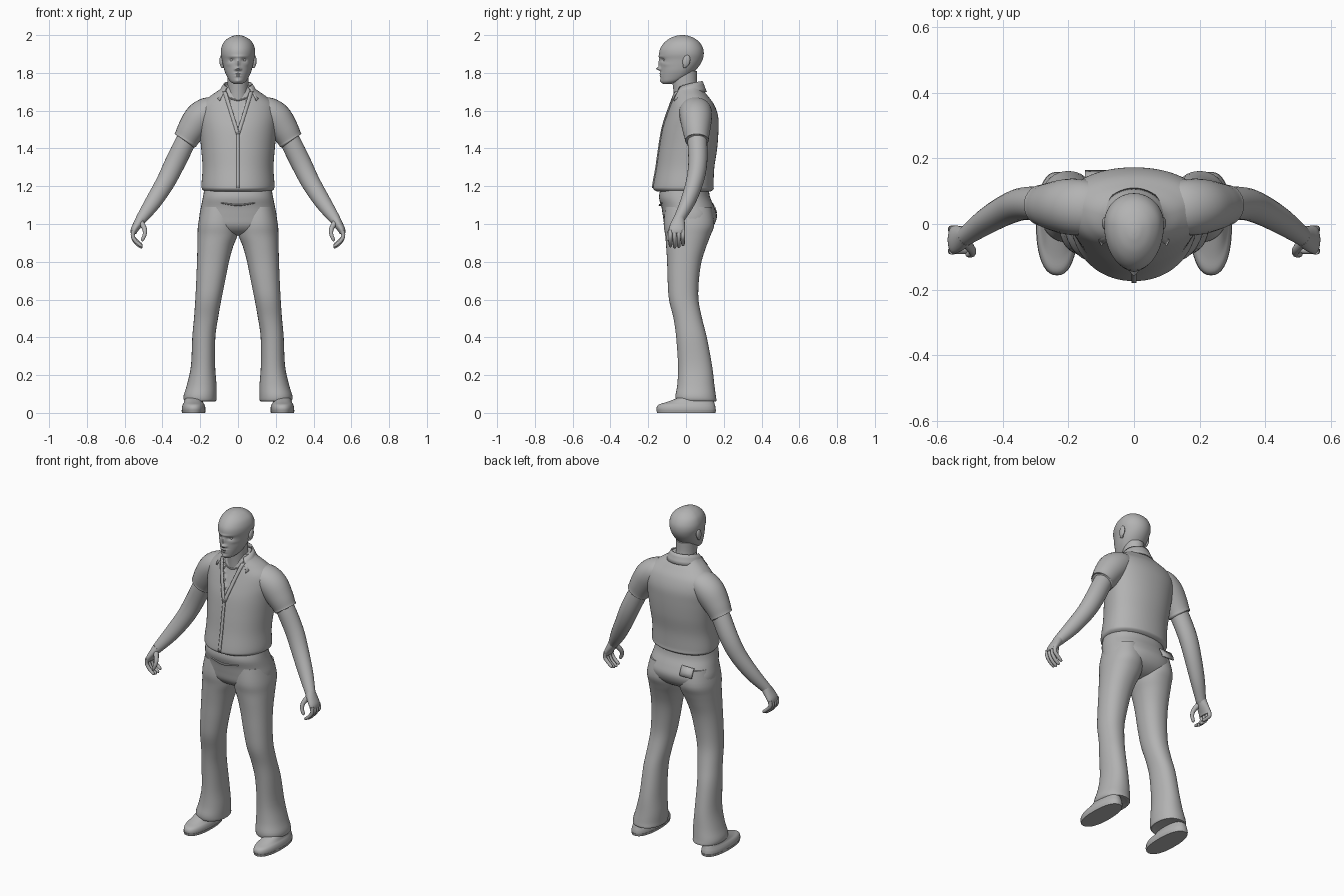
import bpy, bmesh, math
from mathutils import Vector

grey = bpy.data.materials.new("plain_grey")
grey.diffuse_color = (0.45, 0.45, 0.45, 1)


def finish(name, bm):
    bmesh.ops.recalc_face_normals(bm, faces=bm.faces)
    me = bpy.data.meshes.new(name)
    bm.to_mesh(me)
    bm.free()
    me.materials.append(grey)
    ob = bpy.data.objects.new(name, me)
    bpy.context.collection.objects.link(ob)
    return ob


def smooth_keys(keys, n):
    """Spline through rows of numbers, n steps per span."""
    out = []
    for i in range(len(keys) - 1):
        p0, p1 = keys[max(i - 1, 0)], keys[i]
        p2, p3 = keys[i + 1], keys[min(i + 2, len(keys) - 1)]
        for k in range(n):
            t = k / n
            out.append([b + 0.5 * t * (c - a + t * (2 * a - 5 * b + 4 * c - d + t * (3 * (b - c) + d - a)))
                        for a, b, c, d in zip(p0, p1, p2, p3)])
    return out + [list(keys[-1])]


def loft(name, rings, closed=True):
    bm = bmesh.new()
    rows = [[bm.verts.new(p) for p in r] for r in rings]
    n = len(rows[0])
    for a, b in zip(rows, rows[1:]):
        for i in range(n if closed else n - 1):
            j = (i + 1) % n
            bm.faces.new((a[i], a[j], b[j], b[i]))
    if closed:
        bm.faces.new(rows[0])
        bm.faces.new(rows[-1])
    return finish(name, bm)


def body(name, keys, n=4, seg=40, mid=0.5, e=2.0, side=1, deform=None):
    """Stack of rounded sections: z, centre x, half width, front y, back y."""
    rings = []
    for z, cx, rx, yf, yb in smooth_keys(keys, n):
        cy = yf + mid * (yb - yf)
        ring = []
        for i in range(seg):
            a = 2 * math.pi * i / seg
            c, s = math.cos(a), math.sin(a)
            x = cx + rx * math.copysign(abs(c) ** (2 / e), c)
            y = cy + (yb - cy if s > 0 else cy - yf) * math.copysign(abs(s) ** (2 / e), s)
            if deform and s < 0:
                y += deform(x, z)
            ring.append(Vector((side * x, y, z)))
        rings.append(ring)
    return loft(name, rings)


def limb(name, keys, n=4, seg=20, side=1):
    """Tube along x, y, z with a radius along y and one across it."""
    pts = smooth_keys(keys, n)
    pos = [Vector(p[:3]) for p in pts]
    rings = []
    for i, p in enumerate(pts):
        t = (pos[min(i + 1, len(pos) - 1)] - pos[max(i - 1, 0)]).normalized()
        a = Vector((0, 1, 0))
        a = (a - t * a.dot(t)).normalized()
        b = t.cross(a)
        ring = []
        for k in range(seg):
            w = 2 * math.pi * k / seg
            v = pos[i] + a * p[3] * math.cos(w) + b * p[4] * math.sin(w)
            ring.append(Vector((side * v.x, v.y, v.z)))
        rings.append(ring)
    return loft(name, rings)


def ball(name, loc, scale, tilt=0):
    bm = bmesh.new()
    bmesh.ops.create_uvsphere(bm, u_segments=20, v_segments=12, radius=1)
    ob = finish(name, bm)
    ob.location, ob.scale = loc, scale
    ob.rotation_euler.x = tilt
    return ob


# Shirt, pressed in where the collar opens
shirt = [(1.172, 0, .175, -.155, .13), (1.185, 0, .19, -.172, .146), (1.21, 0, .193, -.172, .146),
         (1.3, 0, .188, -.156, .15), (1.4, 0, .195, -.142, .165), (1.5, 0, .205, -.125, .172),
         (1.57, 0, .212, -.105, .17), (1.63, 0, .20, -.085, .15), (1.675, 0, .15, -.072, .118),
         (1.71, 0, .10, -.064, .09), (1.735, 0, .075, -.055, .078)]
SHIRT_MID = 0.6


def opening(z):
    return max(0, .065 * (z - 1.48) / .22)


body("shirt", shirt, n=6, seg=112, mid=SHIRT_MID, e=2.1,
     deform=lambda x, z: .014 if abs(x) < opening(z) else 0)
dense = smooth_keys(shirt, 6)


def chest_y(x, z):
    for a, b in zip(dense, dense[1:]):
        if a[0] <= z <= b[0]:
            t = (z - a[0]) / (b[0] - a[0])
            _, _, rx, yf, yb = [p + (q - p) * t for p, q in zip(a, b)]
            cy = yf + SHIRT_MID * (yb - yf)
            return cy - (cy - yf) * (1 - min(1, abs(x / rx)) ** 2.1) ** (1 / 2.1)
    return 0


def chest_strip(name, x0, z0, x1, z1, width, n=16):
    rings = []
    for i in range(n + 1):
        x, z = x0 + (x1 - x0) * i / n, z0 + (z1 - z0) * i / n
        rings.append([Vector((x + d * width, chest_y(x + d * width, z) - .003, z)) for d in (-.5, 0, .5)])
    ob = loft(name, rings, closed=False)
    m = ob.modifiers.new("thickness", "SOLIDIFY")
    m.thickness, m.offset = .007, 0


chest_strip("placket", 0, 1.19, 0, 1.49, .016)
for s in (1, -1):
    chest_strip("shirt_edge", 0, 1.475, s * .07, 1.70, .02)

# Undershirt neckline
limb("undershirt_neckline", [(-.05, -.055, 1.67, .004, .004), (0, -.068, 1.655, .004, .004),
                             (.05, -.055, 1.67, .004, .004)], seg=8)

# Turned-down collar, open at the front
rows = []
for k in range(4):
    row = []
    for i in range(33):
        t = -1 + i / 16
        a = math.radians(128) * t
        u = k / 3
        r = .076 + u * (.022 + .03 * abs(t) ** 2)
        z = (1.757 - .03 * abs(t) ** 2) * (1 - u) + (1.70 - .045 * abs(t) ** 3) * u
        row.append(Vector((r * math.sin(a), .012 + r * math.cos(a), z)))
    rows.append(row)
collar = loft("collar", rows, closed=False)
collar.modifiers.new("thickness", "SOLIDIFY").thickness = .008

# Neck
body("neck", [(1.65, 0, .062, -.062, .078), (1.70, 0, .056, -.066, .068),
              (1.75, 0, .055, -.072, .058), (1.81, 0, .056, -.08, .058)])

# Head with sculpted face: x, z, spread x, spread z, height
bumps = [(0, 1.85, .009, .022, .010), (0, 1.822, .012, .009, .021), (0, 1.796, .020, .004, .006),
         (0, 1.783, .017, .004, .005), (0, 1.757, .015, .009, .006), (0, 1.887, .045, .006, .004)]
for s in (1, -1):
    bumps += [(s * .033, 1.868, .013, .009, -.011), (s * .013, 1.819, .006, .005, .007),
              (s * .052, 1.845, .014, .010, .003)]


def face(x, z):
    return -sum(h * math.exp(-((x - bx) / sx) ** 2 - ((z - bz) / sz) ** 2) for bx, bz, sx, sz, h in bumps)


body("head", [(1.742, 0, .022, -.122, -.075), (1.755, 0, .042, -.131, -.03), (1.78, 0, .058, -.135, .02),
              (1.81, 0, .071, -.135, .048), (1.84, 0, .079, -.136, .072), (1.87, 0, .085, -.138, .088),
              (1.9, 0, .091, -.142, .094), (1.93, 0, .089, -.136, .09), (1.96, 0, .077, -.115, .073),
              (1.983, 0, .053, -.085, .045), (1.996, 0, .025, -.052, .012), (2.0, 0, .006, -.03, -.012)],
     n=7, seg=96, mid=0.6, deform=face)
for s in (1, -1):
    ball("eye", (s * .032, -.109, 1.868), (.012, .012, .010))
    ball("ear", (s * .087, .002, 1.863), (.011, .020, .033), -.2)
    ball("ear_lobe", (s * .083, -.006, 1.838), (.009, .011, .013))

# Trouser hips
body("hips", [(1.185, 0, .178, -.135, .12), (1.14, 0, .186, -.143, .128), (1.09, 0, .196, -.13, .15),
              (1.04, 0, .205, -.122, .164), (.99, 0, .20, -.112, .145), (.955, 0, .15, -.08, .10),
              (.94, 0, .08, -.03, .05)], e=2.3)
# Fly fold and back pocket flap
limb("fly_fold", [(-.09, -.125, 1.112, .006, .003), (0, -.138, 1.10, .007, .005),
                  (.09, -.125, 1.112, .006, .003)], seg=8)
flap = loft("pocket_flap", [[Vector((x, y, z)) for x in (-.15, -.11, -.07)]
                            for y, z in ((.140, 1.115), (.157, 1.085), (.165, 1.06))], closed=False)
flap.modifiers.new("thickness", "SOLIDIFY").thickness = .008

# Trouser legs: z, outer x, inner x, front y, back y
leg = [(1.09, .192, .012, -.11, .135), (1.0, .211, .0, -.118, .15), (.94, .214, .003, -.11, .13),
       (.88, .215, .026, -.105, .107), (.8, .217, .048, -.1, .082), (.7, .221, .068, -.097, .068),
       (.6, .226, .088, -.09, .066), (.5, .233, .106, -.066, .085), (.4, .242, .12, -.052, .11),
       (.25, .249, .121, -.042, .138), (.15, .270, .114, -.046, .15), (.09, .288, .114, -.056, .158),
       (.062, .282, .118, -.05, .16), (.066, .255, .145, -.03, .135)]
leg = [(z, (o + i) / 2, (o - i) / 2, f, b) for z, o, i, f, b in leg]
arm = [(.22, .055, 1.53, .05, .05), (.275, .06, 1.44, .052, .054), (.335, .062, 1.32, .05, .054),
       (.385, .045, 1.22, .046, .050), (.45, .008, 1.115, .039, .043), (.51, -.035, 1.03, .029, .030),
       (.52, -.04, 1.015, .029, .026)]
sleeve = [(.10, .05, 1.62, .07, .05), (.15, .05, 1.60, .085, .075), (.20, .053, 1.56, .085, .085),
          (.245, .055, 1.50, .074, .076), (.272, .057, 1.455, .064, .067), (.279, .057, 1.443, .063, .066),
          (.281, .057, 1.440, .055, .058)]
shoe = [(0, .235, .055, -.142, .148), (.012, .235, .062, -.154, .157), (.03, .235, .062, -.155, .156),
        (.045, .235, .057, -.142, .152), (.058, .235, .05, -.10, .148), (.085, .235, .044, -.03, .135)]

for s in (1, -1):
    body("trouser_leg", leg, side=s, e=2.2)
    body("shoe", shoe, side=s, e=2.3)
    body("shoe_sole", [(0, .235, .061, -.153, .156), (.014, .235, .064, -.157, .159)], n=1, side=s, e=2.3)
    limb("sleeve", sleeve, seg=28, side=s)
    limb("arm", arm, seg=24, side=s)
    # Hand with curled fingers
    limb("palm", [(.512, -.036, 1.03, .029, .028), (.53, -.043, 1.0, .038, .024),
                  (.548, -.048, .97, .043, .020), (.553, -.049, .95, .040, .015)], side=s)
    for k in range(4):
        y, d = -.082 + .022 * k, (.006, 0, .002, .012)[k]
        limb("finger", [(.553, y, .965, .012, .012), (.557, y, .935, .011, .011),
                        (.542, y, .903 + d, .010, .010), (.515, y, .880 + d, .009, .009),
                        (.506, y, .876 + d, .004, .004)], seg=10, side=s)
    limb("thumb", [(.515, -.055, 1.01, .016, .016), (.495, -.078, .975, .013, .013),
                   (.494, -.09, .945, .011, .011), (.505, -.093, .918, .009, .009),
                   (.509, -.093, .910, .004, .004)], seg=10, side=s)

# Smooth shading with sharp creases
bpy.ops.object.select_all(action='SELECT')
bpy.context.view_layer.objects.active = bpy.context.selected_objects[0]
bpy.ops.object.shade_smooth_by_angle(angle=math.radians(40))
